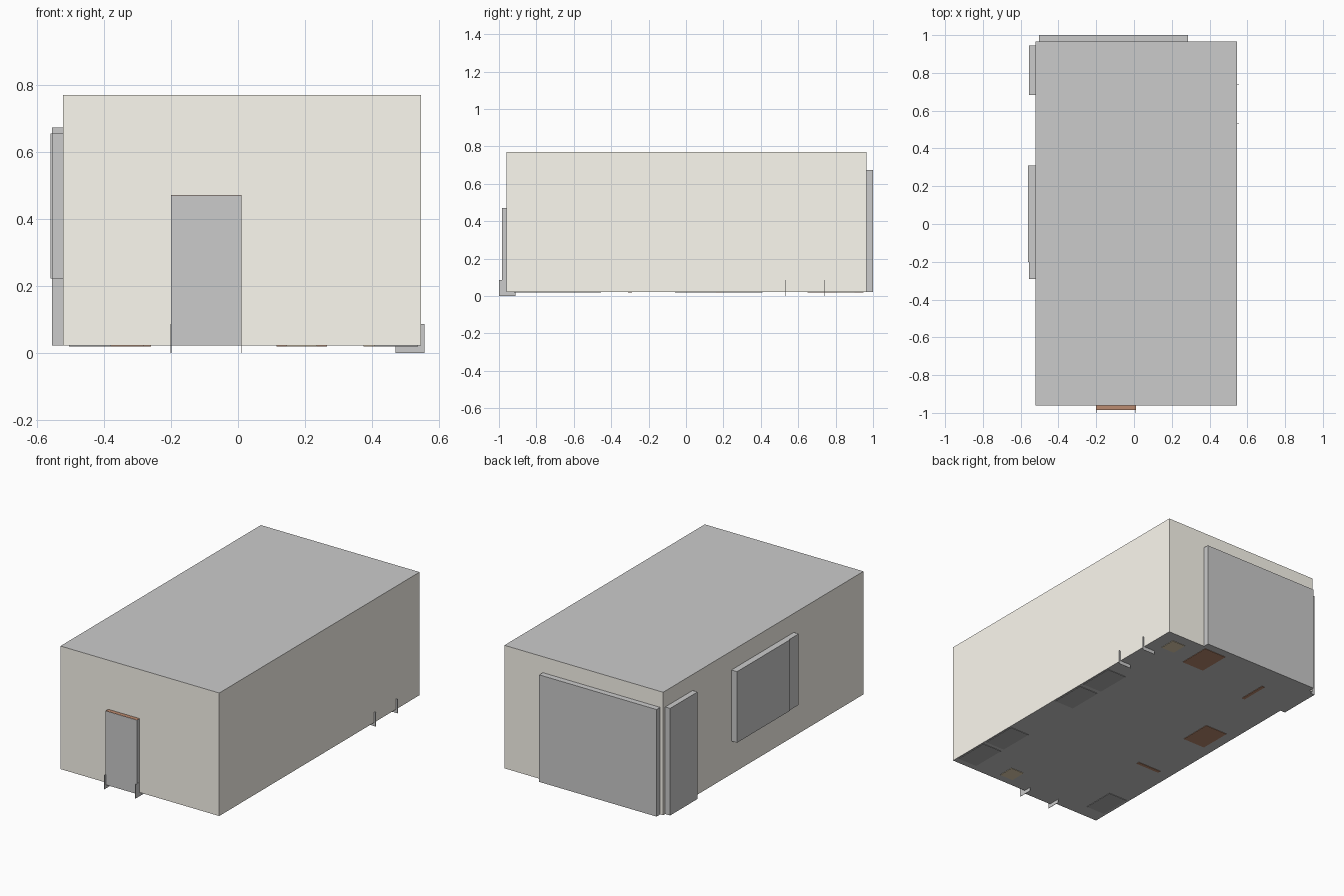
import bpy, bmesh

if "Cube" in bpy.data.objects:
    bpy.data.objects.remove(bpy.data.objects["Cube"])


def material(name, rgb):
    m = bpy.data.materials.new(name)
    m.diffuse_color = (*rgb, 1)
    m.use_nodes = True
    m.node_tree.nodes["Principled BSDF"].inputs["Base Color"].default_value = m.diffuse_color
    return m


BEIGE = material("beige", (0.98, 0.95, 0.87))
BROWN = material("brown", (0.5, 0.26, 0.16))
TAN = material("tan", (0.78, 0.66, 0.45))
DARK = material("dark", (0.45, 0.45, 0.45))


def box(name, x, y, z, mat=None):
    """Box from (min, max) ranges; a range of zero size gives a flat plate."""
    bm = bmesh.new()
    bmesh.ops.create_cube(bm, size=1)
    for v in bm.verts:
        v.co = [r[0] if c < 0 else r[1] for c, r in zip(v.co, (x, y, z))]
    me = bpy.data.meshes.new(name)
    bm.to_mesh(me)
    bm.free()
    ob = bpy.data.objects.new(name, me)
    bpy.context.collection.objects.link(ob)
    if mat:
        me.materials.append(mat)
    return ob


X0, X1, Y0, Y1, Z0, Z1 = -0.522, 0.546, -0.96, 0.965, 0.022, 0.77

# room shell: beige sides, grey roof and floor
room = box("room_shell", (X0, X1), (Y0, Y1), (Z0, Z1))
room.data.materials.append(None)
room.data.materials.append(BEIGE)
for p in room.data.polygons:
    p.material_index = 1 if abs(p.normal.z) < 0.5 else 0

# openings standing proud of the walls
box("front_door", (-0.2, 0.01), (-0.985, Y0), (Z0, 0.47))
box("front_door_top", (-0.2, 0.01), (-0.984, Y0), (0.47, 0.4715), BROWN)
box("back_panel", (-0.502, 0.287), (Y1, 1.0), (Z0, 0.673))
box("side_panel", (-0.555, X0), (0.682, 0.945), (Z0, 0.673))
box("side_window", (-0.555, X0), (-0.29, 0.31), (0.223, 0.655))
box("side_window_pane", (-0.56, -0.555), (-0.2, 0.31), (0.223, 0.655))

# thin door jamb plates crossing the wall base
T = 0.001
for i, x in enumerate((-0.2, 0.01)):
    box(f"front_jamb_{i}", (x - T, x + T), (-1.0, -0.912), (0, 0.086))
for i, y in enumerate((0.53, 0.74)):
    box(f"right_jamb_{i}", (0.47, 0.556), (y - T, y + T), (0, 0.086))

# furniture bases showing through the floor: (name, x, y, width, depth, material)
bases = [
    ("cabinet_base_1", 0.472, -0.81, 0.13, 0.22, DARK),
    ("cabinet_base_2", 0.472, -0.565, 0.13, 0.22, DARK),
    ("cabinet_base_3", 0.472, 0.05, 0.13, 0.22, DARK),
    ("cabinet_base_4", 0.472, 0.30, 0.13, 0.22, DARK),
    ("low_cupboard_base", -0.442, -0.77, 0.125, 0.2, DARK),
    ("chair_base_1", 0.19, 0.85, 0.15, 0.2, BROWN),
    ("chair_base_2", -0.38, 0.18, 0.15, 0.2, BROWN),
    ("table_edge_1", -0.27, 0.74, 0.02, 0.18, BROWN),
    ("table_edge_2", -0.36, -0.3, 0.16, 0.02, BROWN),
    ("stool_base_1", 0.42, 0.85, 0.09, 0.1, TAN),
    ("stool_base_2", 0.19, -0.86, 0.09, 0.1, TAN),
]
for name, x, y, w, d, mat in bases:
    box(name, (x - w / 2, x + w / 2), (y - d / 2, y + d / 2), (0.0195, Z0 + 0.01), mat)
